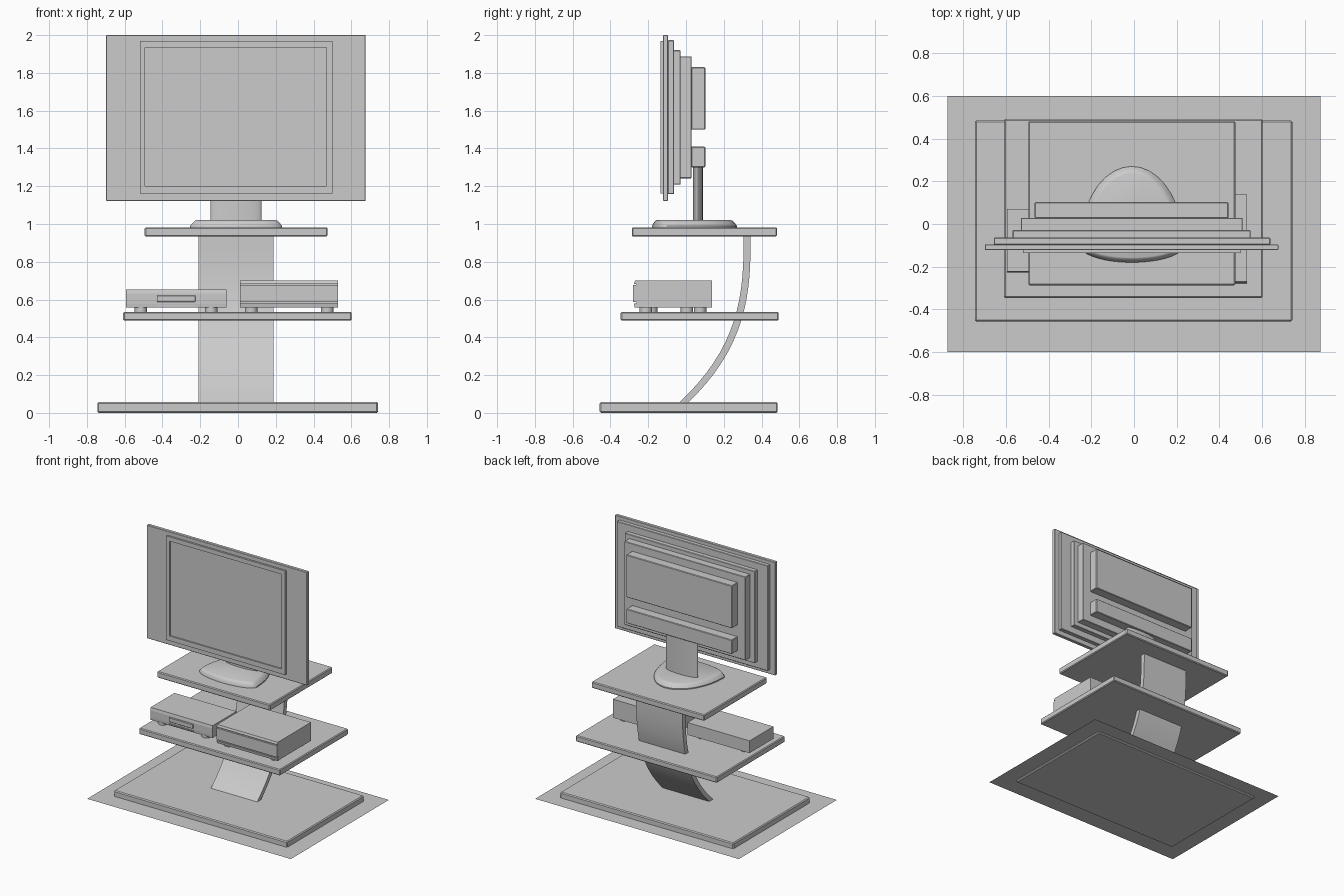
import bpy, bmesh
from math import sin, cos, pi, radians

if "Cube" in bpy.data.objects:
    bpy.data.objects.remove(bpy.data.objects["Cube"])


def loft(name, rings, smooth=False, bevel=0):
    """Skin a stack of equal-length closed rings and cap both ends."""
    bm = bmesh.new()
    vs = [[bm.verts.new(p) for p in r] for r in rings]
    n = len(rings[0])
    for a, b in zip(vs, vs[1:]):
        for i in range(n):
            j = (i + 1) % n
            bm.faces.new((a[i], a[j], b[j], b[i]))
    bm.faces.new(vs[0][::-1])
    bm.faces.new(vs[-1])
    bmesh.ops.recalc_face_normals(bm, faces=bm.faces)
    me = bpy.data.meshes.new(name)
    bm.to_mesh(me)
    bm.free()
    ob = bpy.data.objects.new(name, me)
    bpy.context.collection.objects.link(ob)
    if bevel:
        m = ob.modifiers.new("edge_bevel", 'BEVEL')
        m.width, m.segments = bevel, 1
    if smooth:
        bpy.ops.object.select_all(action='DESELECT')
        ob.select_set(True)
        bpy.context.view_layer.objects.active = ob
        bpy.ops.object.shade_smooth_by_angle(angle=radians(35))
    return ob


def box(name, x, y, z, bevel=0):
    ring = lambda h: [(x[0], y[0], h), (x[1], y[0], h), (x[1], y[1], h), (x[0], y[1], h)]
    return loft(name, [ring(z[0]), ring(z[1])], bevel=bevel)


def prism(name, profile, x, smooth=False):
    """Extrude a (y, z) profile along x."""
    return loft(name, [[(h, py, pz) for py, pz in profile] for h in x], smooth)


def oval(cx, cy, rx, back, front, z, n=36):
    """Ring of two half ellipses with separate back and front depth."""
    ang = [2 * pi * i / n for i in range(n)]
    return [(cx + rx * cos(a), cy + (back if sin(a) > 0 else front) * sin(a), z) for a in ang]


# Thin floor sheet
me = bpy.data.meshes.new("floor_sheet")
me.from_pydata([(-.873, -.6, .013), (.873, -.6, .013), (.873, .6, .013), (-.873, .6, .013)],
               [], [(0, 1, 2, 3)])
bpy.context.collection.objects.link(bpy.data.objects.new("floor_sheet", me))

# Stand base and shelves
box("stand_base", (-.745, .741), (-.457, .485), (0, .057), .007)
box("middle_shelf", (-.608, .602), (-.346, .491), (.488, .535), .006)
box("top_shelf", (-.494, .474), (-.287, .482), (.934, .982), .006)

# Curved upright
N = 16
outer, inner = [], []
for i in range(N + 1):
    t = i / N * 1.02
    z = .936 - .878 * t
    outer.append((.342 - .327 * t ** 2.8, z))
    inner.append((.305 - .338 * t ** 2.8, z))
prism("curved_upright", outer + inner[::-1], (-.208, .189), True)

# Television foot and neck
foot = [(0, .98), (0, .99), (.012, 1.005), (.024, 1.017), (.034, 1.02)]
loft("tv_foot", [oval(-.01, -.1, .243 - d, .37 - d, .08 - d * .7, z) for d, z in foot], True)
loft("tv_neck", [oval(-.01, .063, .135, .027, .027, z) for z in (1.015, 1.31)], True)

# Television panel and stepped back housing
box("tv_panel", (-.698, .676), (-.122, -.095), (1.122, 2.0), .003)
steps = [(-.656, .638, -.096, -.064, 1.158, 1.973),
         (-.568, .545, -.066, -.029, 1.208, 1.92),
         (-.53, .509, -.031, .029, 1.242, 1.888)]
for i, (x0, x1, y0, y1, z0, z1) in enumerate(steps):
    box(f"tv_back_step_{i + 1}", (x0, x1), (y0, y1), (z0, z1), .003)
box("tv_back_upper_box", (-.465, .442), (.027, .102), (1.5, 1.83), .004)
box("tv_back_lower_box", (-.465, .442), (.027, .102), (1.3, 1.41), .004)

# Screen frame with recessed screen
ox, oz, ix, iz = (-.52, .5), (1.162, 1.968), (-.492, .469), (1.2, 1.934)
box("screen_frame_left", (ox[0], ix[0]), (-.136, -.12), oz)
box("screen_frame_right", (ix[1], ox[1]), (-.136, -.12), oz)
box("screen_frame_bottom", ix, (-.136, -.12), (oz[0], iz[0]))
box("screen_frame_top", ix, (-.136, -.12), (iz[1], oz[1]))
box("screen", ix, (-.126, -.12), iz)

# Players: side profile with grooves across the front
prism("right_player", [(.137, .557), (-.272, .557), (-.276, .578), (-.262, .578), (-.262, .587),
                       (-.28, .587), (-.28, .676), (-.266, .676), (-.266, .683), (-.276, .683),
                       (-.27, .7), (.137, .7)], (.01, .53))
prism("left_player", [(.07, .557), (-.224, .557), (-.226, .577), (-.226, .632),
                      (-.222, .652), (.07, .652)], (-.594, -.062))
box("disc_tray", (-.43, -.225), (-.234, -.22), (.588, .622), .002)
box("control_strip", (-.43, -.225), (-.232, -.22), (.563, .571))

# Player feet
for side, xs, ys in (("left", (-.514, -.142), (-.185, .005)),
                     ("right", (.07, .472), (-.212, .075))):
    for i, x in enumerate(xs):
        for j, y in enumerate(ys):
            loft(f"{side}_player_foot_{i}{j}",
                 [oval(x, y, .033, .033, .033, z, 20) for z in (.533, .559)], True)
